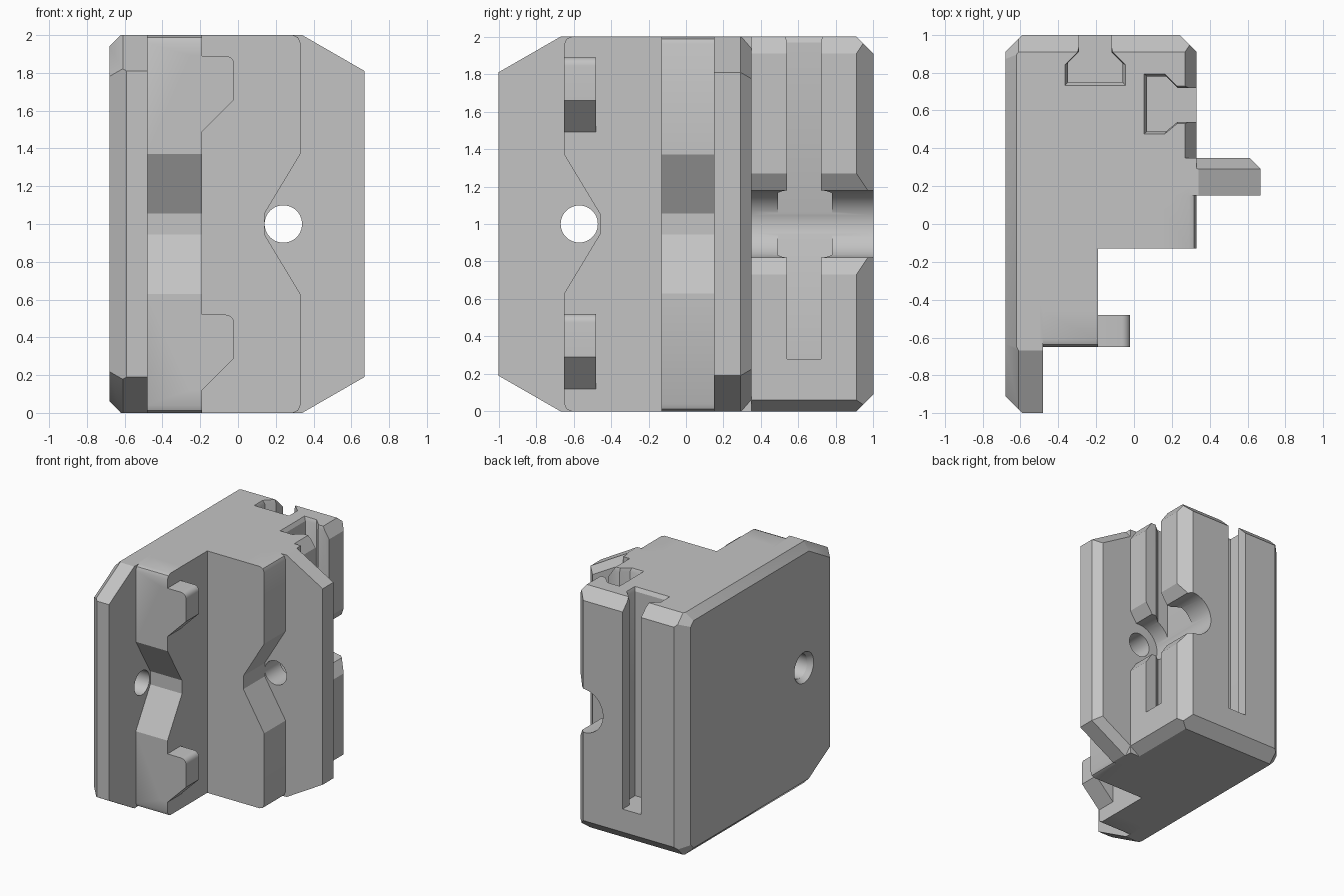
import bpy, bmesh
from math import sin, cos, pi
from mathutils import Vector

if "Cube" in bpy.data.objects:
    bpy.data.objects.remove(bpy.data.objects["Cube"])

grey = bpy.data.materials.new("plain_grey")
grey.use_nodes = True
grey.diffuse_color = (0.55, 0.55, 0.55, 1)
grey.node_tree.nodes["Principled BSDF"].inputs["Base Color"].default_value = (0.55, 0.55, 0.55, 1)


def prism(name, axis, points, start, end, end_scale=1):
    """Extrude a 2D profile along an axis, optionally flaring its far end."""
    place = {"x": lambda u, v, w: (w, u, v),
             "y": lambda u, v, w: (u, w, v),
             "z": lambda u, v, w: (u, v, w)}[axis]
    us, vs = zip(*points)
    cu, cv = (min(us) + max(us)) / 2, (min(vs) + max(vs)) / 2
    bm = bmesh.new()
    near = [bm.verts.new(place(u, v, start)) for u, v in points]
    far = [bm.verts.new(place(cu + (u - cu) * end_scale, cv + (v - cv) * end_scale, end))
           for u, v in points]
    bm.faces.new(near)
    bm.faces.new(far)
    n = len(points)
    for i in range(n):
        j = (i + 1) % n
        bm.faces.new((near[i], near[j], far[j], far[i]))
    bmesh.ops.recalc_face_normals(bm, faces=bm.faces)
    mesh = bpy.data.meshes.new(name)
    bm.to_mesh(mesh)
    bm.free()
    mesh.materials.append(grey)
    obj = bpy.data.objects.new(name, mesh)
    bpy.context.collection.objects.link(obj)
    return obj


def clip(obj, point, normal):
    """Slice off everything beyond a plane and cap the cut."""
    bm = bmesh.new()
    bm.from_mesh(obj.data)
    cut = bmesh.ops.bisect_plane(bm, geom=bm.verts[:] + bm.edges[:] + bm.faces[:], dist=1e-5,
                                 plane_co=point, plane_no=Vector(normal).normalized(),
                                 clear_outer=True)
    edges = [e for e in cut["geom_cut"] if isinstance(e, bmesh.types.BMEdge) and e.is_boundary]
    bmesh.ops.holes_fill(bm, edges=edges, sides=0)
    bmesh.ops.recalc_face_normals(bm, faces=bm.faces)
    bm.to_mesh(obj.data)
    bm.free()


def combine(target, tool, operation):
    mod = target.modifiers.new("join", "BOOLEAN")
    mod.operation, mod.object, mod.solver = operation, tool, "EXACT"
    bpy.context.view_layer.objects.active = target
    bpy.ops.object.modifier_apply(modifier=mod.name)
    bpy.data.objects.remove(tool)


def arc(u, v, r, a, b, n):
    return [(u + r * cos(a + (b - a) * i / n), v + r * sin(a + (b - a) * i / n))
            for i in range(n + 1)]


def circle(u, v, r):
    return arc(u, v, r, 0, 2 * pi, 48)[:-1]


# Stepped core with the side plate
body = prism("corner_block", "z", [(-.68, -1), (-.48, -1), (-.48, -.46), (-.19, -.46), (-.19, -.13),
                                   (.14, -.13), (.14, .15), (.33, .15), (.33, 1), (-.68, 1)], 0, 2)
clip(body, (-.59, -1, 0), (-1, -1, 0))
clip(body, (-.59, 1, 0), (-1, 1, 0))
clip(body, (.24, 1, 0), (1, 1, 0))
for s in (-1, 1):
    z = 1 + s
    clip(body, (0, -.67, z), (0, -.5, .87 * s))
    clip(body, (0, .91, z), (0, 1, s))
    clip(body, (-.62, 0, z), (-1, 0, s))
    clip(body, (-.61, -.67, z), (-1, -.5, .87 * s))
    clip(body, (-.61, .91, z), (-1.4, 1, s))

# Sloped edges on the right of the back block
combine(body, prism("top_edge", "y", [(.27, 2), (.35, 1.88), (.4, 2.1), (.27, 2.1)], .35, 1.1), "DIFFERENCE")
combine(body, prism("bottom_edge", "y", [(.24, 0), (.36, .08), (.4, -.1), (.24, -.1)], .35, 1.1), "DIFFERENCE")

# Two jaws with V notches and rounded ends
half = [(.25, 0), (.04, 0), (.012, .012), (0, .04), (0, .63), (.19, .945)]
notch = half + [(t, 2 - z) for t, z in reversed(half)]
combine(body, prism("front_jaw", "x", [(-.65 + t, z) for t, z in notch], -.5, -.19), "UNION")
combine(body, prism("side_jaw", "y", [(.33 - t, z) for t, z in notch], -.13, .2), "UNION")

# Hooks
for base in (.12, 1.49):
    tab = [(-.25, base), (-.19, base), (-.02, base + .17)]
    tab += arc(-.065, base + .355, .045, 0, pi / 2, 5) + [(-.25, base + .4)]
    combine(body, prism("hook", "y", tab, -.65, -.48), "UNION")

# Side fin with chamfered rear rim
fin = prism("fin", "y", [(.2, 0), (.34, 0), (.67, .19), (.67, 1.81), (.34, 2), (.2, 2)], .15, .35)
clip(fin, (.61, .35, 0), (1, 1, 0))
for s in (-1, 1):
    clip(fin, (.67, .29, 1 + .81 * s), (.5, 1, .87 * s))
combine(body, fin, "UNION")

# T slots on the back and right, flared at the top
back_slot = [(-.29, 1.1), (-.29, .91), (-.35, .85), (-.35, .75),
             (-.06, .75), (-.06, .85), (-.12, .91), (-.12, 1.1)]
side_slot = [(.43, .54), (.23, .54), (.17, .49), (.07, .49),
             (.07, .78), (.17, .78), (.23, .72), (.43, .72)]
for slot in (back_slot, side_slot):
    combine(body, prism("slot", "z", slot, .28, 2.1), "DIFFERENCE")
    combine(body, prism("slot_mouth", "z", slot, 1.97, 2.01, 1.13), "DIFFERENCE")

# Open channel behind the fin
channel = arc(.24, 1, .18, pi / 2, 3 * pi / 2, 24)
channel += [(.27, .82), (.39, .64), (.39, 1.36), (.27, 1.18)]
combine(body, prism("channel", "y", channel, .35, 1.1), "DIFFERENCE")

# Bolt holes
combine(body, prism("fin_hole", "y", circle(.24, 1, .099), .1, .4), "DIFFERENCE")
combine(body, prism("plate_hole", "x", circle(-.57, 1, .099), -.75, -.45), "DIFFERENCE")
combine(body, prism("plate_sink", "x", circle(-.57, 1, .099), -.64, -.69, 1.35), "DIFFERENCE")

bpy.ops.object.select_all(action="DESELECT")
body.select_set(True)
bpy.context.view_layer.objects.active = body
bpy.ops.object.shade_smooth_by_angle(angle=pi / 7)
